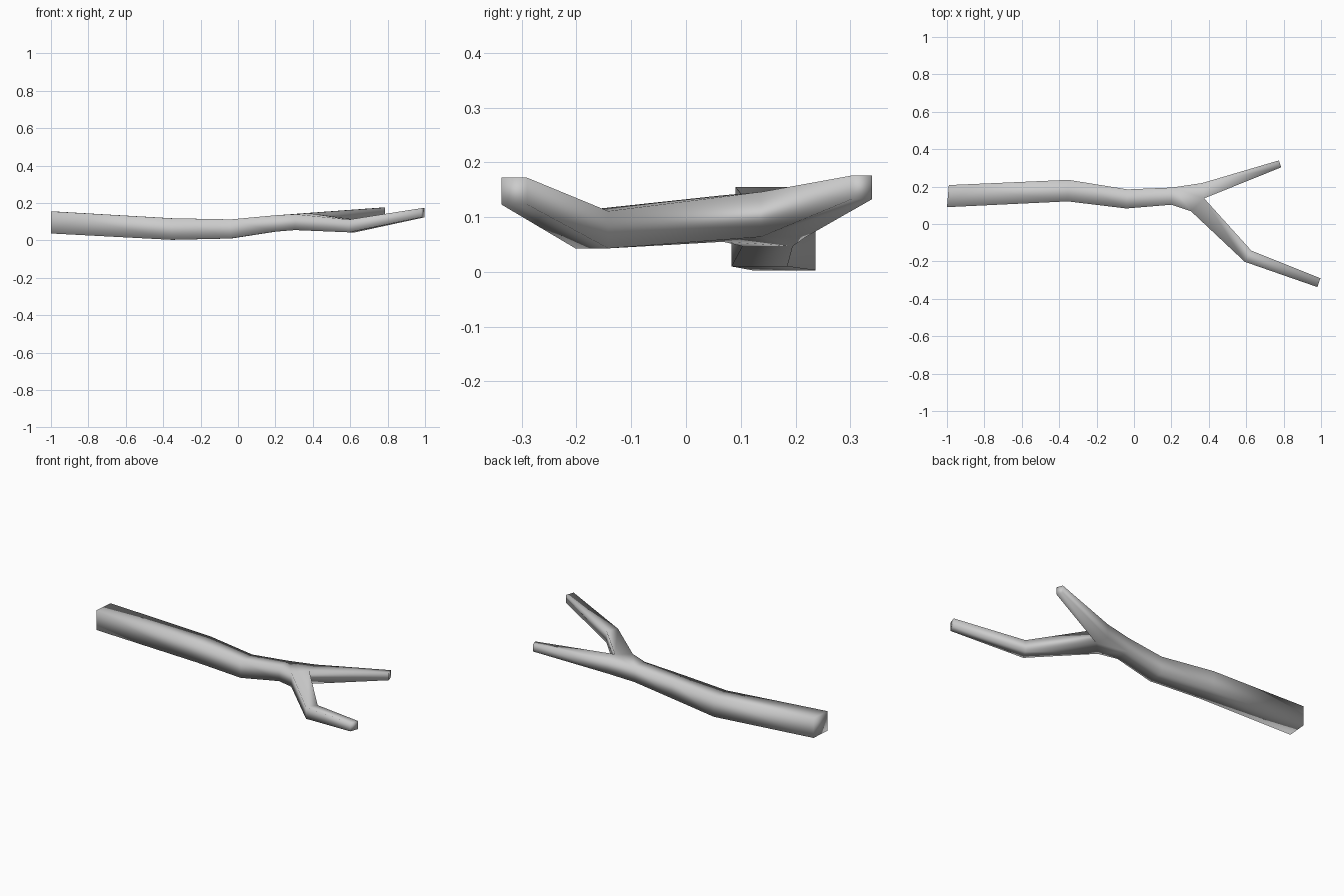
import bpy
import bmesh

cube = bpy.data.objects.get("Cube")
if cube:
    bpy.data.objects.remove(cube, do_unlink=True)

grey = bpy.data.materials.new("bark grey")
grey.use_nodes = True
colour = (0.6, 0.6, 0.6, 1)
grey.diffuse_color = colour
grey.node_tree.nodes["Principled BSDF"].inputs["Base Color"].default_value = colour

bm = bmesh.new()


def section(left, right, bottom, top):
    """Four-cornered upright section between two plan points."""
    corners = [(left, top), (right, top), (right, bottom), (left, bottom)]
    return [bm.verts.new((x, y, z)) for (x, y), z in corners]


def limb(rings):
    """Skin a row of sections with quads."""
    for a, b in zip(rings, rings[1:]):
        for i in range(4):
            j = (i + 1) % 4
            bm.faces.new((a[i], a[j], b[j], b[i]))


# Trunk, from the thick cut end to the fork
trunk = [
    section((-0.99, 0.208), (-1, 0.09), 0.037, 0.155),
    section((-0.35, 0.236), (-0.355, 0.121), 0.003, 0.118),
    section((-0.035, 0.185), (-0.04, 0.083), 0.01, 0.112),
    section((0.205, 0.195), (0.2, 0.103), 0.047, 0.134),
]
limb(trunk)

# Straight upper twig
twig = [
    section((0.365, 0.219), (0.375, 0.137), 0.064, 0.146),
    section((0.775, 0.34), (0.787, 0.303), 0.133, 0.176),
]
limb(twig)

# Bent lower twig, sharing the crotch edge with the upper one
bent_start = section((0.375, 0.137), (0.305, 0.068), 0.055, 0.14)
for i, j in ((0, 0), (3, 3)):
    shared = twig[0][(1, 2)[i == 3]]
    bm.verts.remove(bent_start[j])
    bent_start[j] = shared
bent = [
    bent_start,
    section((0.627, -0.142), (0.592, -0.202), 0.043, 0.111),
    section((0.997, -0.29), (0.98, -0.337), 0.123, 0.172),
]
limb(bent)

# Fork: side walls plus the webs above and below
t, u, b = trunk[-1], twig[0], bent[0]
bm.faces.new((t[0], t[3], u[3], u[0]))
bm.faces.new((t[1], t[2], b[2], b[1]))
bm.faces.new((t[0], u[0], u[1]))
bm.faces.new((t[0], u[1], b[1], t[1]))
bm.faces.new((t[3], u[3], u[2]))
bm.faces.new((t[3], u[2], b[2], t[2]))

# Cut ends
for ring in (trunk[0], twig[-1], bent[-1]):
    bm.faces.new(ring)

bmesh.ops.recalc_face_normals(bm, faces=bm.faces)
for face in bm.faces:
    face.smooth = True

mesh = bpy.data.meshes.new("forked_branch")
bm.to_mesh(mesh)
bm.free()
mesh.materials.append(grey)
branch = bpy.data.objects.new("forked_branch", mesh)
bpy.context.collection.objects.link(branch)
